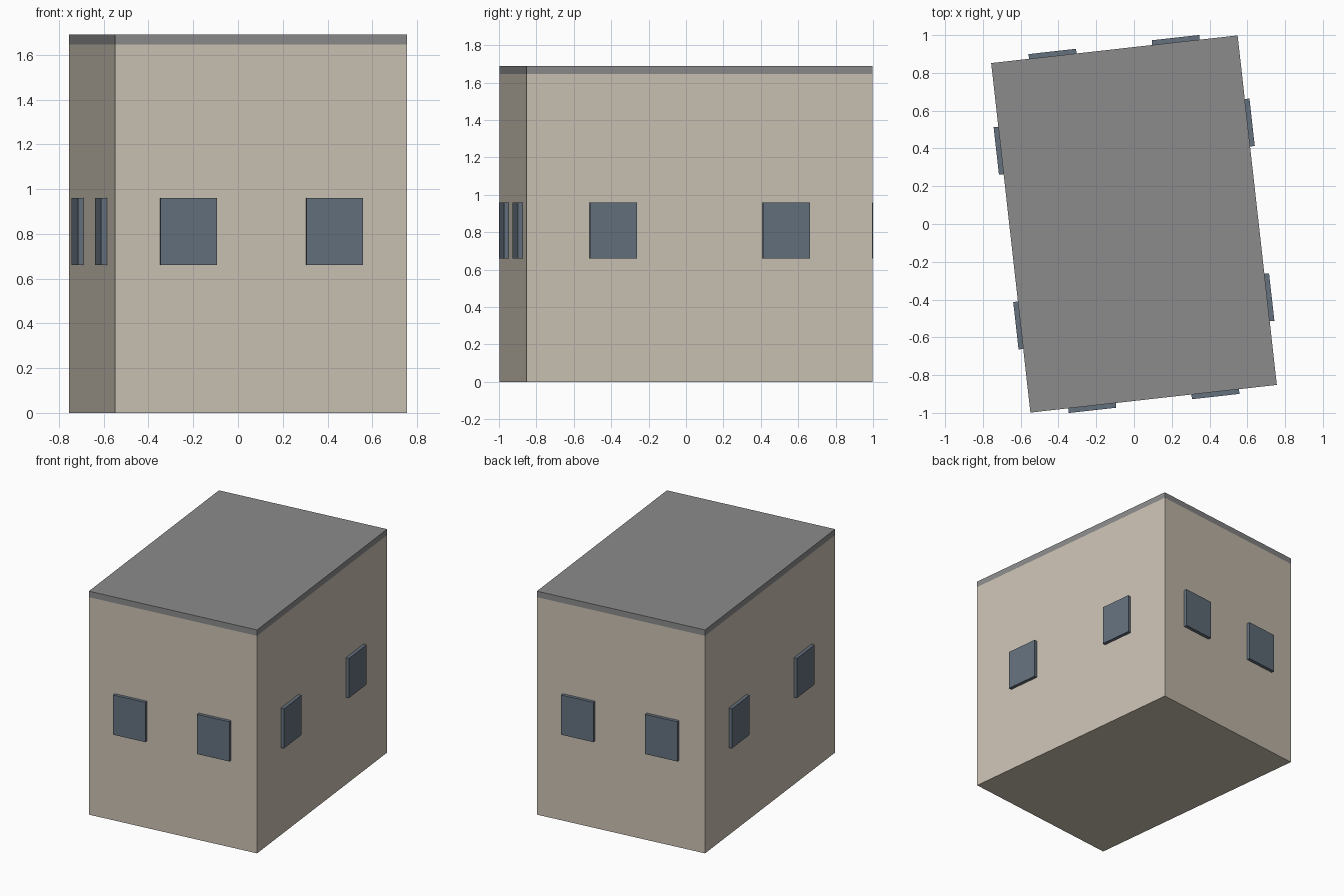
import bpy
from math import radians, pi
from mathutils import Matrix

cube = bpy.data.objects.get("Cube")
if cube:
    bpy.data.objects.remove(cube, do_unlink=True)

WIDTH, DEPTH, HEIGHT, ROOF = 1.313, 1.862, 1.69, 0.045
TURN = Matrix.Rotation(radians(6.4), 4, "Z")


def material(name, colour):
    mat = bpy.data.materials.new(name)
    mat.use_nodes = True
    mat.diffuse_color = (*colour, 1)
    mat.node_tree.nodes["Principled BSDF"].inputs["Base Color"].default_value = (*colour, 1)
    return mat


def box(name, size, centre, mat, spin=0):
    """Box in house space, spun about the house axis, then turned with the house."""
    bpy.ops.mesh.primitive_cube_add(size=1)
    obj = bpy.context.object
    obj.name = name
    obj.data.transform(Matrix.Translation(centre) @ Matrix.Diagonal((*size, 1)))
    obj.matrix_world = TURN @ Matrix.Rotation(spin, 4, "Z")
    obj.data.materials.append(mat)
    return obj


plaster = material("beige plaster", (0.60, 0.54, 0.455))
slate = material("grey roof", (0.26, 0.26, 0.265))
glass = material("blue grey glass", (0.13, 0.165, 0.21))

# Walls and the flush flat roof
wall_height = HEIGHT - ROOF
box("walls", (WIDTH, DEPTH, wall_height), (0, 0, wall_height / 2), plaster)
box("roof", (WIDTH, DEPTH, ROOF), (0, 0, HEIGHT - ROOF / 2), slate)

# Two raised windows on every wall, at the quarter points
sides = [("front", 0, WIDTH, DEPTH), ("left", pi / 2, DEPTH, WIDTH),
         ("back", pi, WIDTH, DEPTH), ("right", -pi / 2, DEPTH, WIDTH)]
for side, spin, length, across in sides:
    for number, sign in enumerate((-1, 1), 1):
        box(f"{side}_window_{number}", (0.253, 0.05, 0.30),
            (sign * length / 4, -across / 2, 0.81), glass, spin)
